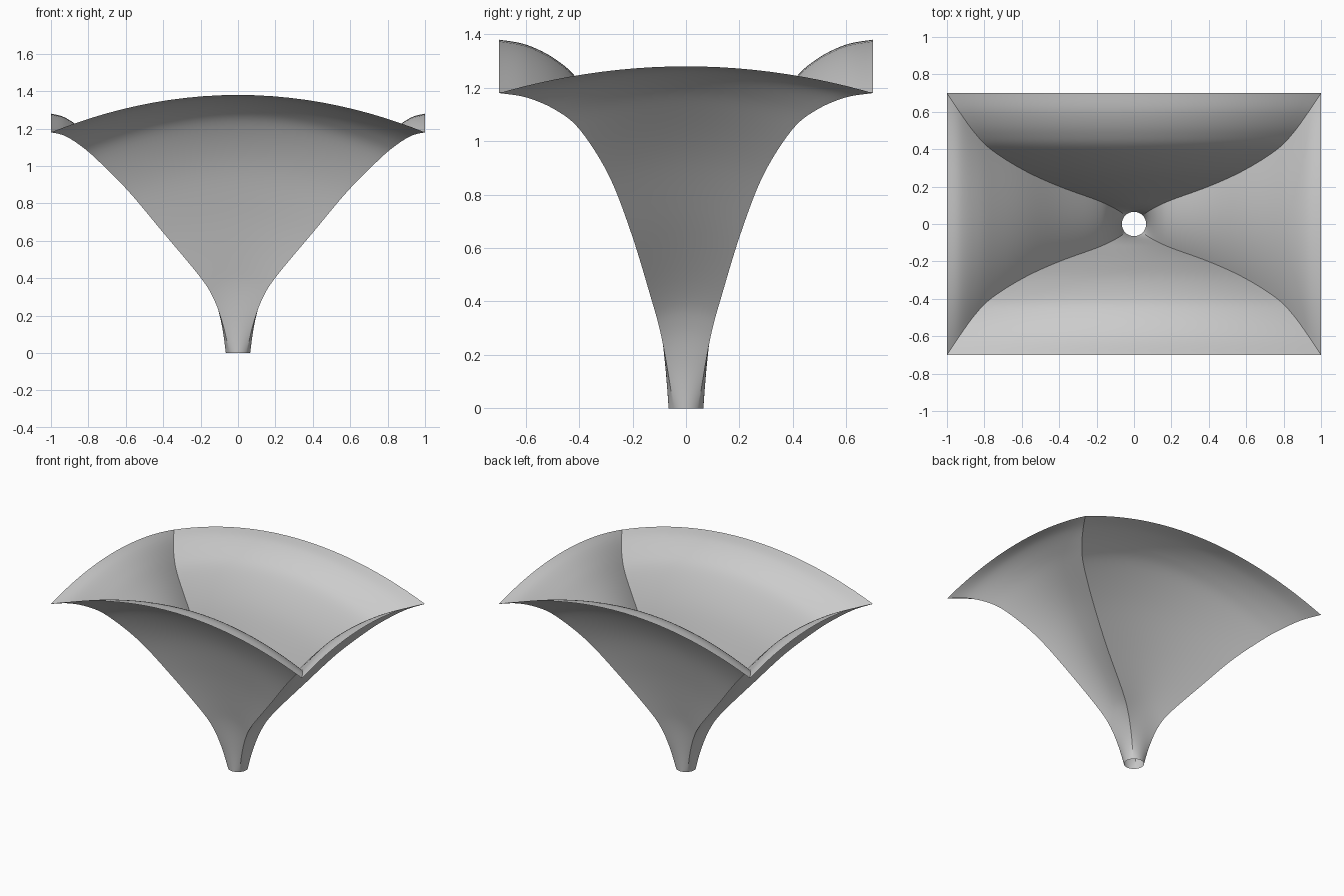
import bpy
import bmesh
from math import sin, cos, radians, pi
from mathutils import Vector

cube = bpy.data.objects.get("Cube")
if cube:
    bpy.data.objects.remove(cube, do_unlink=True)

# Corner crease from the foot up to the rim corner: half width, half depth, height
CREASE = [Vector(p) for p in (
    (.046, .046, 0), (.08, .07, .15), (.13, .097, .29), (.205, .13, .41),
    (.405, .203, .65), (.59, .288, .87), (.76, .395, 1.04), (.85, .485, 1.115),
    (.93, .595, 1.163), (1, .7, 1.18))]
FOOT_RADIUS = .065
ARCH_FRONT, ARCH_SIDE = .2 / 1.18, .1 / 1.18
STEPS, COLUMNS = 6, 24


def smooth_path(points, steps):
    """Catmull-Rom curve through the points."""
    padded = [points[0]] + points + [points[-1]]
    path = []
    for a, b, c, d in zip(padded, padded[1:], padded[2:], padded[3:]):
        for i in range(steps):
            t = i / steps
            path.append(.5 * (2 * b + (c - a) * t + (2 * a - 5 * b + 4 * c - d) * t ** 2
                              + (3 * b - a - 3 * c + d) * t ** 3))
    return path + [points[-1]]


def ring(corner):
    """Cross-section: round at the foot, four creased panels arching upward above."""
    round_part = max(0, 1 - corner.z / .5) ** 2
    bulge = (FOOT_RADIUS - CREASE[0].x) * round_part
    coords = []
    for side in range(4):
        half, out, arch = ((corner.x, corner.y, ARCH_FRONT) if side % 2 == 0
                           else (corner.y, corner.x, ARCH_SIDE))
        for i in range(COLUMNS):
            angle = radians(45) * (2 * i / COLUMNS - 1)
            s = sin(angle) / sin(pi / 4)
            swell = (cos(angle) - cos(pi / 4)) / (1 - cos(pi / 4))
            u, v = half * s, out + bulge * swell
            x, y = [(u, -v), (v, u), (-u, v), (-v, -u)][side]
            coords.append((x, y, corner.z * (1 + arch * (1 - s * s))))
    return coords


# Flared canopy shell lofted through the rings
bm = bmesh.new()
rings = [[bm.verts.new(co) for co in ring(c)] for c in smooth_path(CREASE, STEPS)]
for low, high in zip(rings, rings[1:]):
    count = len(low)
    for i in range(count):
        j = (i + 1) % count
        bm.faces.new((low[i], low[j], high[j], high[i]))
mesh = bpy.data.meshes.new("canopy_shell")
bm.to_mesh(mesh)
bm.free()
shell = bpy.data.objects.new("canopy_shell", mesh)
bpy.context.collection.objects.link(shell)

# Plain grey finish
grey = bpy.data.materials.new("light_grey")
grey.use_nodes = True
colour = (.6, .6, .6, 1)
grey.diffuse_color = colour
grey.node_tree.nodes["Principled BSDF"].inputs["Base Color"].default_value = colour
mesh.materials.append(grey)

# Smooth panels with sharp creases
bpy.ops.object.select_all(action='DESELECT')
shell.select_set(True)
bpy.context.view_layer.objects.active = shell
bpy.ops.object.shade_smooth_by_angle(angle=radians(25))
